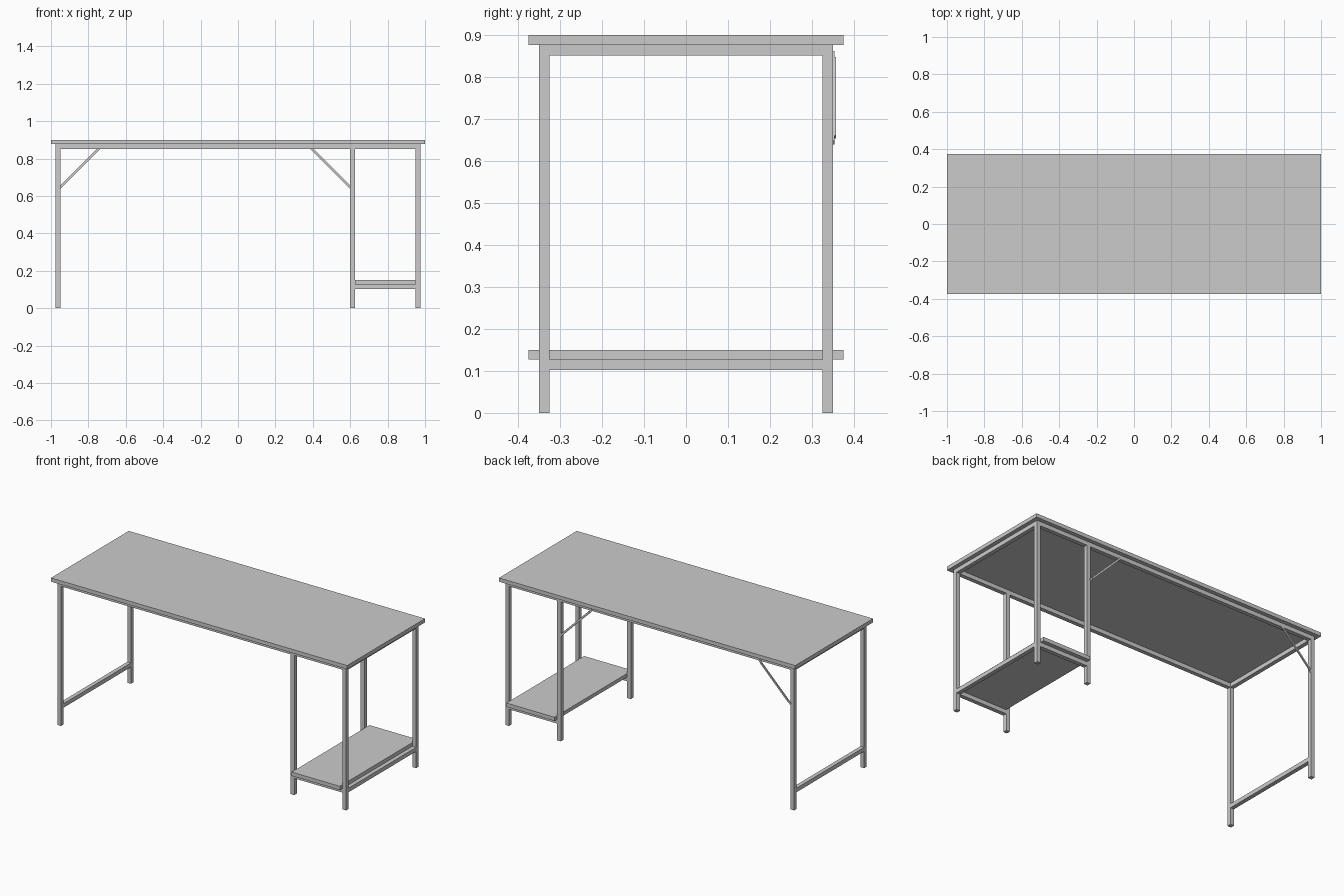
import bpy
from mathutils import Matrix, Vector
import bmesh
import math

if "Cube" in bpy.data.objects:
    bpy.data.objects.remove(bpy.data.objects["Cube"])

T = 0.025          # tube and board thickness
TOP = 0.877        # underside of the desktop
LEG_X, MID_X, LEG_Y = 0.9625, 0.6125, 0.3375


def box(name, lo, hi, tilt=0.0):
    """Box between two corners, optionally tilted about y around its centre."""
    lo, hi = Vector(lo), Vector(hi)
    bm = bmesh.new()
    bmesh.ops.create_cube(bm, size=1, matrix=Matrix.Diagonal((*(hi - lo), 1)))
    mesh = bpy.data.meshes.new(name)
    bm.to_mesh(mesh)
    bm.free()
    ob = bpy.data.objects.new(name, mesh)
    ob.location = (lo + hi) / 2
    ob.rotation_euler.y = tilt
    bpy.context.collection.objects.link(ob)
    return ob


h = T / 2

# Desktop and low shelf
box("desktop", (-1, -0.375, TOP), (1, 0.375, 0.9))
box("shelf", (MID_X + h, -0.375, 0.127), (LEG_X - h, 0.375, 0.15))

# Legs, long top rails and shelf rails, front and back
for side, s in (("front", -1), ("back", 1)):
    y0, y1 = s * LEG_Y - h, s * LEG_Y + h
    for name, x, z in (("left", -LEG_X, TOP), ("middle", MID_X, TOP - T), ("right", LEG_X, TOP)):
        box(f"{side}_{name}_leg", (x - h, y0, 0), (x + h, y1, z))
    box(f"{side}_top_rail", (-LEG_X + h, y0, TOP - T), (LEG_X - h, y1, TOP))
    box(f"{side}_shelf_rail", (MID_X + h, y0, 0.102), (LEG_X - h, y1, 0.127))

# End rails, top and bottom
for side, x in (("left", -LEG_X), ("right", LEG_X)):
    for level, z in (("top", TOP - T), ("bottom", 0.102)):
        box(f"{side}_{level}_end_rail", (x - h, -LEG_Y + h, z), (x + h, LEG_Y - h, z + T))

# Diagonal back braces: long strip with a shorter raised strip on it
for side, x, s in (("left", -0.846, -1), ("right", 0.496, 1)):
    for part, half, w, y0, y1 in (("strip", 0.151, 0.006, 0.35, 0.3535),
                                  ("rib", 0.132, 0.005, 0.3535, 0.357)):
        box(f"{side}_brace_{part}", (x - half, y0, 0.751 - w), (x + half, y1, 0.751 + w),
            s * math.pi / 4)
